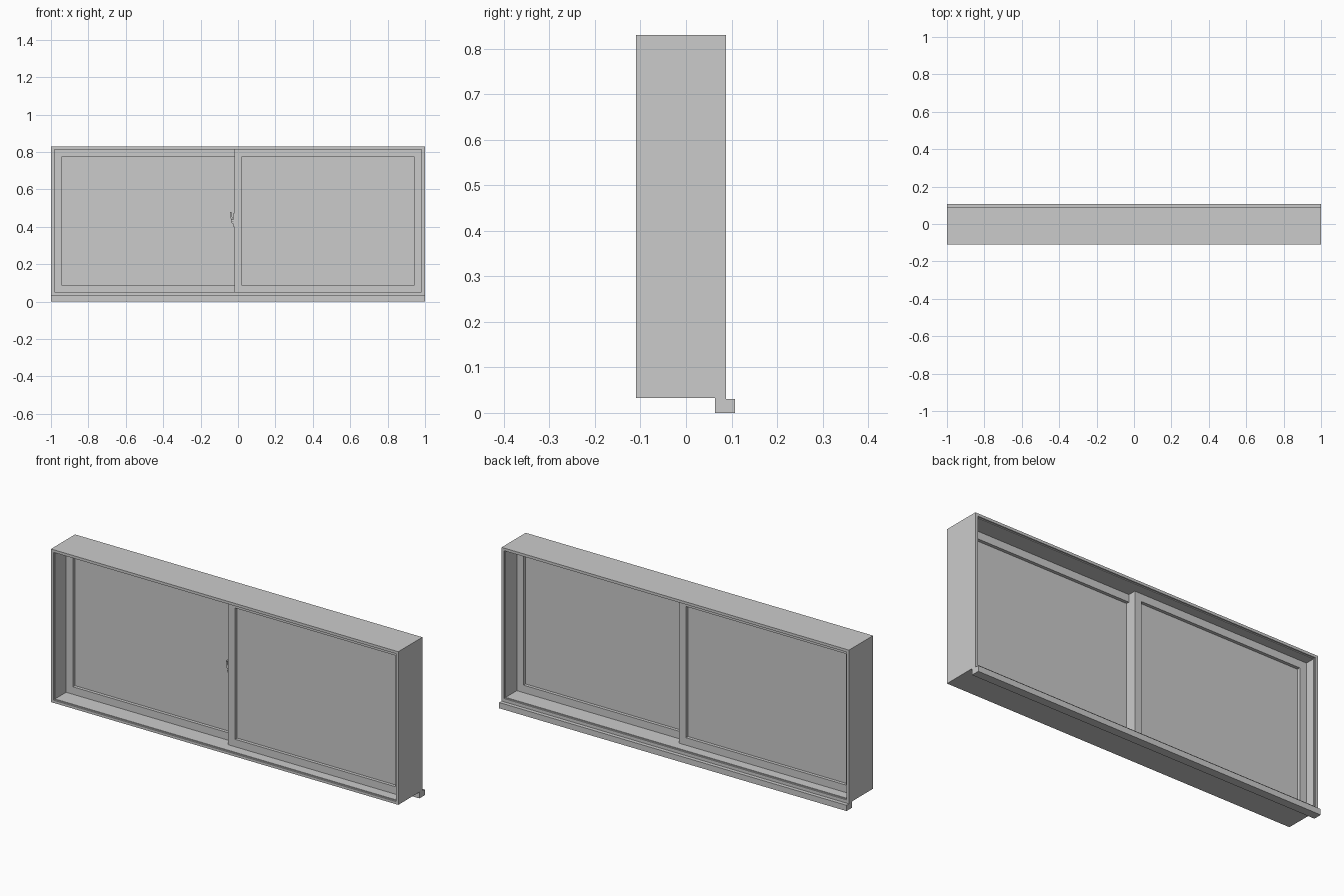
import bpy, bmesh, math

if "Cube" in bpy.data.objects:
    bpy.data.objects.remove(bpy.data.objects["Cube"])


def finish(name, bm):
    bmesh.ops.recalc_face_normals(bm, faces=bm.faces)
    mesh = bpy.data.meshes.new(name)
    bm.to_mesh(mesh)
    bm.free()
    ob = bpy.data.objects.new(name, mesh)
    bpy.context.collection.objects.link(ob)
    return ob


def box(name, x0, x1, y0, y1, z0, z1):
    bm = bmesh.new()
    bmesh.ops.create_cube(bm, size=1)
    for v in bm.verts:
        v.co.x = x0 if v.co.x < 0 else x1
        v.co.y = y0 if v.co.y < 0 else y1
        v.co.z = z0 if v.co.z < 0 else z1
    return finish(name, bm)


def ring(name, x0, x1, z0, z1, profile):
    """Mitred rectangular frame; profile is a closed loop of (inset, y)."""
    bm = bmesh.new()
    loops = []
    for d, y in profile:
        corners = [(x0 + d, z0 + d), (x1 - d, z0 + d), (x1 - d, z1 - d), (x0 + d, z1 - d)]
        loops.append([bm.verts.new((x, y, z)) for x, z in corners])
    n = len(loops)
    for i in range(n):
        a, b = loops[i], loops[(i + 1) % n]
        for k in range(4):
            j = (k + 1) % 4
            bm.faces.new((a[k], a[j], b[j], b[k]))
    return finish(name, bm)


def prism(name, points, y0, y1):
    """Extrude an outline in x, z along y."""
    bm = bmesh.new()
    face = bm.faces.new([bm.verts.new((x, y0, z)) for x, z in points])
    out = bmesh.ops.extrude_face_region(bm, geom=[face])
    for v in out['geom']:
        if isinstance(v, bmesh.types.BMVert):
            v.co.y = y1
    return finish(name, bm)


# Outer frame with a small inner step at front and back
FRONT, BACK, MID = -0.11, 0.088, -0.011
ring("outer_frame", -1, 1, 0.033, 0.83,
     [(0, FRONT), (0.014, FRONT), (0.014, FRONT + 0.008), (0.018, FRONT + 0.008),
      (0.018, BACK - 0.008), (0.014, BACK - 0.008), (0.014, BACK), (0, BACK)])

# Drip sill below the back edge
prof_sill = box("sill", -1, 1, 0.064, 0.108, 0, 0.030)
box("sill_joint", -1, 1, 0.064, BACK, 0.028, 0.034)

# Two overlapping sliding sashes with panes
T, W, Z0, Z1 = 0.041, 0.040, 0.050, 0.813
for side, x0, x1, y0 in (("left", -0.983, 0.02, MID), ("right", -0.02, 0.983, MID - T)):
    y1 = y0 + T
    ring(side + "_sash", x0, x1, Z0, Z1, [(0, y0), (W, y0), (W, y1), (0, y1)])
    yc = (y0 + y1) / 2
    box(side + "_pane", x0 + W - 0.003, x1 - W + 0.003, yc - 0.004, yc + 0.004,
        Z0 + W - 0.003, Z1 - W + 0.003)

# Latch on the edge of the front sash
box("latch_plate", -0.024, -0.019, -0.045, -0.019, 0.40, 0.475)
prism("latch_lever",
      [(-0.023, 0.415), (-0.034, 0.420), (-0.038, 0.440), (-0.043, 0.465), (-0.043, 0.478),
       (-0.036, 0.478), (-0.034, 0.462), (-0.029, 0.448), (-0.023, 0.444)],
      -0.038, -0.026)
bpy.ops.mesh.primitive_cylinder_add(vertices=16, radius=0.009, depth=0.012,
                                    location=(-0.029, -0.032, 0.432),
                                    rotation=(0, math.pi / 2, 0))
bpy.context.object.name = "latch_pivot"
bpy.ops.object.shade_smooth_by_angle()
